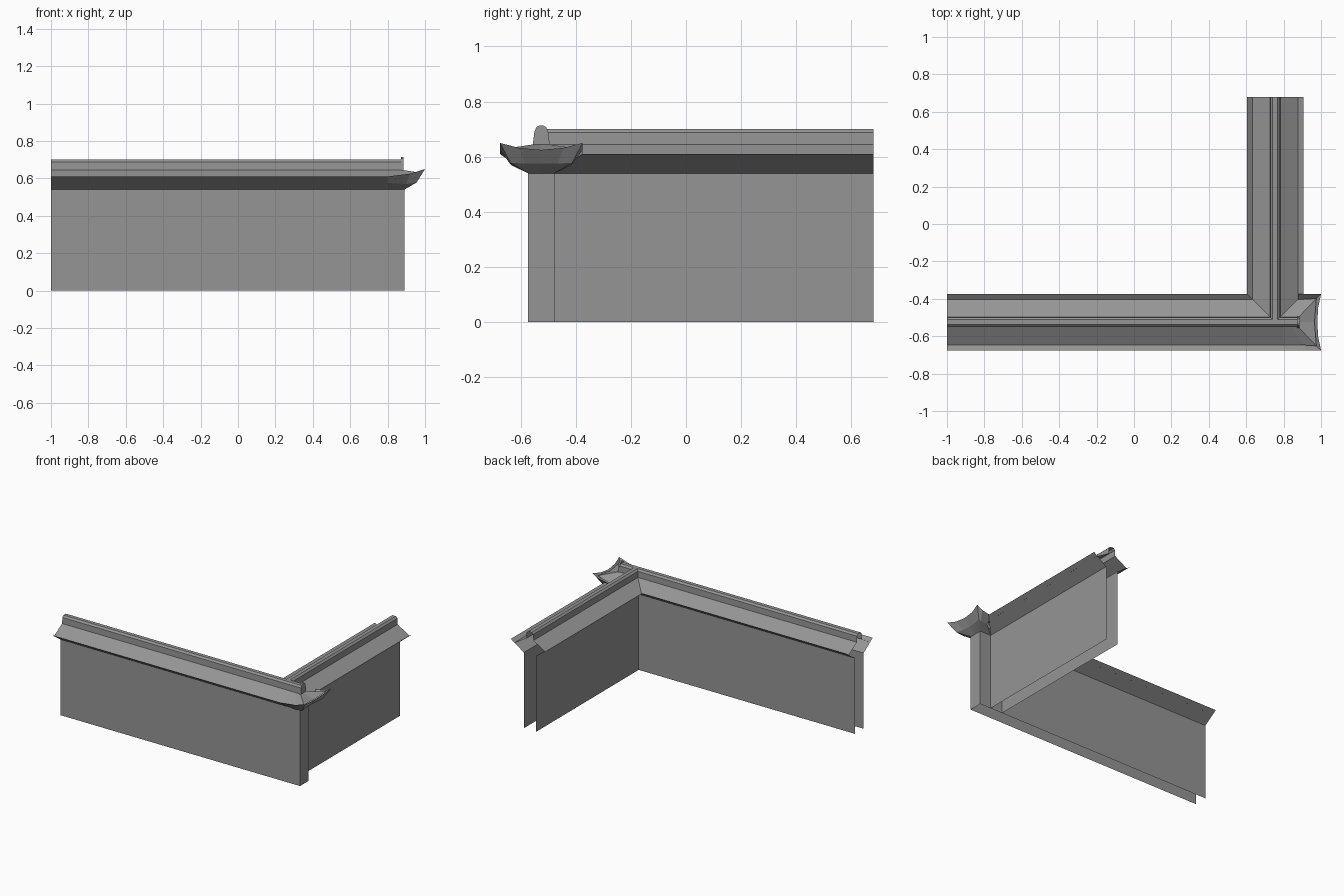
import bpy
import bmesh
from mathutils import Vector

old = bpy.data.objects.get("Cube")
if old:
    bpy.data.objects.remove(old, do_unlink=True)

# Single stone colour
stone = bpy.data.materials.new("grey_stone")
stone.use_nodes = True
GREY = (0.3, 0.3, 0.3, 1)
stone.diffuse_color = GREY
stone.node_tree.nodes["Principled BSDF"].inputs["Base Color"].default_value = GREY

# Centre lines of the long wing (along x) and the short wing (along y)
LONG_Y, SHORT_X = -0.525, 0.755
START, BACK = -1.0, 0.68
WALL_END, RIDGE_END, FLARE = 0.89, 0.88, 0.8
# Half widths of the cross-section
WALL, EAVE, TILE, RIDGE = 0.048, 0.15, 0.122, 0.027
# Heights of the cross-section
WALL_Z, EAVE_Z, TILE_Z, RIDGE_Z, SHOULDER_Z, TOP_Z = 0.54, 0.61, 0.59, 0.645, 0.688, 0.7
TIP_Z, SAG_Z = 0.65, 0.625


def loft(name, rows, facing):
    """Skin rows of points with quads whose normals look towards facing."""
    bm = bmesh.new()
    grid = [[bm.verts.new(p) for p in row] for row in rows]
    for low, high in zip(grid, grid[1:]):
        for i in range(len(low) - 1):
            face = bm.faces.new((low[i], low[i + 1], high[i + 1], high[i]))
            face.normal_update()
            if face.normal.dot(Vector(facing)) < 0:
                face.normal_flip()
    mesh = bpy.data.meshes.new(name)
    bm.to_mesh(mesh)
    bm.free()
    mesh.materials.append(stone)
    obj = bpy.data.objects.new(name, mesh)
    bpy.context.collection.objects.link(obj)
    return obj


def ridge_profile():
    """Half-round ridge as (offset, height) pairs."""
    half = [(RIDGE, RIDGE_Z), (RIDGE * 0.95, SHOULDER_Z), (RIDGE * 0.5, TOP_Z)]
    return [(-o, z) for o, z in half] + [(o, z) for o, z in reversed(half)]


def long_side(side, offset, height, xs):
    return [(x, LONG_Y + side * offset, height) for x in xs]


def short_side(side, offset, height, ys):
    return [(SHORT_X + side * offset, y, height) for y in ys]


# Walls, open below and at the far ends
for side, label in ((-1, "front"), (1, "back")):
    loft(label + "_wall", [long_side(side, WALL, z, (START, WALL_END)) for z in (0, WALL_Z)],
         (0, side, 0))
for side, label in ((-1, "inner"), (1, "outer")):
    loft(label + "_side_wall",
         [short_side(side, WALL, z, (LONG_Y + WALL, BACK)) for z in (0, WALL_Z)],
         (side, 0, 0))
loft("corner_wall_end", [[(WALL_END, LONG_Y + s * WALL, z) for s in (-1, 1)]
                         for z in (0, WALL_Z)], (1, 0, 0))

# Long wing: front soffit and tiles run straight, back ones stop at the valley
valley = LONG_Y + EAVE
loft("front_soffit", [long_side(-1, WALL, WALL_Z, (START, FLARE)),
                      long_side(-1, EAVE, EAVE_Z, (START, FLARE))], (0, -1, -1))
loft("back_soffit", [long_side(1, WALL, WALL_Z, (START, SHORT_X - WALL)),
                     long_side(1, EAVE, EAVE_Z, (START, SHORT_X - EAVE))], (0, 1, -1))
loft("front_tiles", [long_side(-1, TILE, TILE_Z, (START, FLARE)),
                     long_side(-1, RIDGE, RIDGE_Z, (START, FLARE))], (0, -1, 1))
loft("back_tiles", [long_side(1, TILE, TILE_Z, (START, SHORT_X - TILE)),
                    long_side(1, RIDGE, RIDGE_Z, (START, SHORT_X - RIDGE))], (0, 1, 1))

# Short wing
for side, label in ((-1, "inner"), (1, "outer")):
    loft(label + "_side_soffit", [short_side(side, WALL, WALL_Z, (LONG_Y + WALL, BACK)),
                                  short_side(side, EAVE, EAVE_Z, (valley, BACK))], (side, 0, -1))
    loft(label + "_side_tiles", [short_side(side, TILE, TILE_Z, (LONG_Y + TILE, BACK)),
                                 short_side(side, RIDGE, RIDGE_Z, (LONG_Y + RIDGE, BACK))],
         (side, 0, 1))

# Ridges
profile = ridge_profile()
loft("long_ridge", [[(x, LONG_Y + o, z) for o, z in profile] for x in (START, RIDGE_END)],
     (0, 0, 1))
loft("short_ridge", [[(SHORT_X + o, y, z) for o, z in profile] for y in (LONG_Y, BACK)],
     (0, 0, 1))

# Upswept corner: each half is built from the eave tip and mirrored
for side, label in ((-1, "front"), (1, "back")):
    def at(x, offset, z):
        return (x, LONG_Y + side * offset, z)

    start = FLARE if side < 0 else SHORT_X + TILE
    mid = (start + 1) / 2
    low = [at(FLARE, WALL, WALL_Z), at(0.85, WALL, WALL_Z), at(WALL_END, WALL, WALL_Z)]
    high = [at(start, EAVE, EAVE_Z), at(mid + 0.02, EAVE, SAG_Z), at(1, EAVE, TIP_Z)]
    belly = [at(start, 0.1, 0.575), at(mid, 0.11, 0.57), at(0.955, 0.112, 0.578)]
    loft(label + "_flared_soffit", [low, belly, high], (0, side, -1))

    # Half of the end soffit, from the hip to the centre line
    low_end = [low[-1], at(WALL_END, 0, WALL_Z)]
    belly_end = [belly[-1], at(0.94, 0, 0.575)]
    high_end = [high[-1], at(0.985, 0.08, 0.632), at(0.98, 0, SAG_Z)]
    low_end.insert(1, at(WALL_END, WALL / 2, WALL_Z))
    belly_end.insert(1, at(0.945, 0.06, 0.575))
    loft(label + "_end_soffit", [low_end, belly_end, high_end], (1, 0, -1))

    # Tiles up to the hip, then the half of the hip end
    eave = [at(FLARE if side < 0 else SHORT_X + TILE, TILE, TILE_Z),
            at(0.9, TILE, 0.602), at(0.975, TILE + 0.005, 0.63)]
    apex = [at(FLARE if side < 0 else SHORT_X + RIDGE, RIDGE, RIDGE_Z),
            at(0.85, RIDGE, RIDGE_Z), at(RIDGE_END, RIDGE, RIDGE_Z)]
    loft(label + "_corner_tiles", [eave, apex], (0, side, 1))
    loft(label + "_hip_tiles", [[eave[-1], at(0.965, 0, 0.618)],
                                [apex[-1], at(RIDGE_END, 0, RIDGE_Z)]], (1, 0, 1))

# Rounded plate closing the ridge at the corner
plate = [(0.033, 0.625), (0.025, 0.69), (0.018, 0.707), (0.006, 0.714)]
for x, label, way in ((0.872, "back", -1), (0.884, "face", 1)):
    loft("ridge_plate_" + label, [[(x, LONG_Y + s * o, z) for s in (-1, 1)] for o, z in plate],
         (way, 0, 0))
rim = [(-o, z) for o, z in plate] + [(o, z) for o, z in reversed(plate)]
loft("ridge_plate_rim", [[(x, LONG_Y + o, z) for o, z in rim] for x in (0.872, 0.884)],
     (0, 0, 1))
